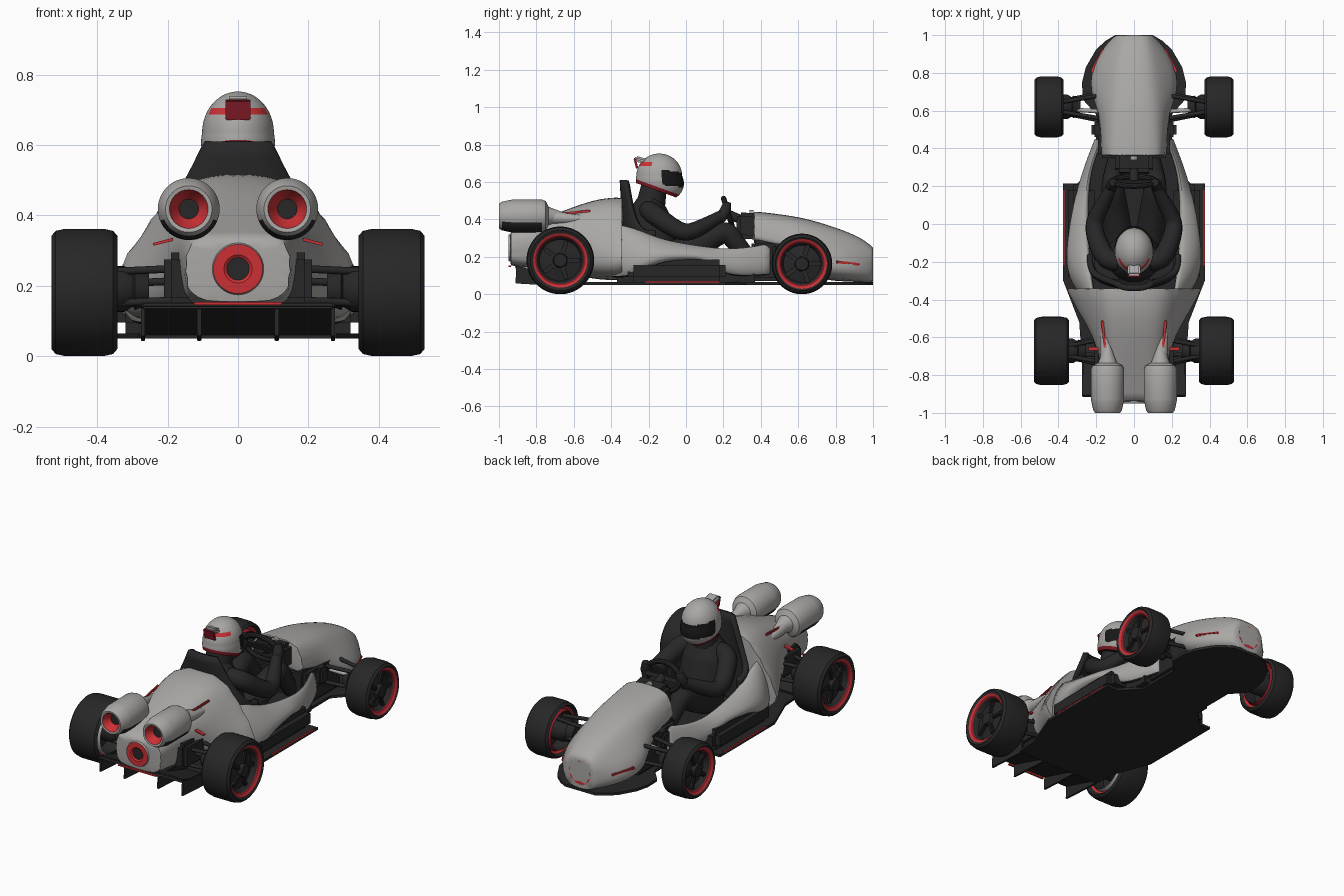
import bpy, bmesh, math
from mathutils import Vector, Matrix

if "Cube" in bpy.data.objects:
    bpy.data.objects.remove(bpy.data.objects["Cube"])


def mat(name, c):
    m = bpy.data.materials.new(name)
    m.diffuse_color = (*c, 1)
    m.use_nodes = True
    m.node_tree.nodes["Principled BSDF"].inputs["Base Color"].default_value = m.diffuse_color
    return m


SHELL = mat("warm grey shell", (0.40, 0.39, 0.375))
DARK = mat("charcoal", (0.020, 0.020, 0.021))
RED = mat("bright red", (0.60, 0.03, 0.035))
DEEP = mat("deep red", (0.25, 0.012, 0.02))
BLACK = mat("visor black", (0.009, 0.009, 0.01))


def finish(name, bm, mats, angle=35):
    bmesh.ops.recalc_face_normals(bm, faces=bm.faces)
    me = bpy.data.meshes.new(name)
    bm.to_mesh(me)
    bm.free()
    for m in mats:
        me.materials.append(m)
    me.shade_smooth()
    me.set_sharp_from_angle(angle=math.radians(angle))
    ob = bpy.data.objects.new(name, me)
    bpy.context.collection.objects.link(ob)
    return ob


def loft(name, rings, mats, rule=None):
    """Skin closed rings along the length, with creased flat ends."""
    bm = bmesh.new()
    rows = [[bm.verts.new(p) for p in r] for r in rings]
    n = len(rows[0])
    for a, b in zip(rows, rows[1:]):
        for i in range(n):
            f = bm.faces.new((a[i], a[(i + 1) % n], b[(i + 1) % n], b[i]))
            if rule:
                f.material_index = rule(i)
    crease = bm.edges.layers.float.new("crease_edge")
    for r in (rows[0], rows[-1]):
        for e in bm.faces.new(r).edges:
            e[crease] = 0.9
    ob = finish(name, bm, mats, 80)
    ob.modifiers.new("smooth", "SUBSURF").levels = 2
    ob.modifiers["smooth"].render_levels = 2
    return ob


def shell(name, sections):
    rings = [[(x, y, z) for x, z in h] + [(-x, y, z) for x, z in reversed(h)] for y, h in sections]
    return loft(name, rings, [SHELL])


def lathe(name, prof, idx, mats, centre, axis, flip=1, n=48, rule=None):
    """Turn (radius, offset) pairs round the x or y axis."""
    bm = bmesh.new()
    rows = []
    for r, a in prof:
        row = []
        for i in range(n):
            t = 2 * math.pi * i / n
            u, w = max(r, 0.0005) * math.cos(t), max(r, 0.0005) * math.sin(t)
            p = (a * flip, u, w) if axis == "X" else (u, a * flip, w)
            row.append(bm.verts.new(Vector(p) + Vector(centre)))
        rows.append(row)
    for k, (a, b) in enumerate(zip(rows, rows[1:])):
        for i in range(n):
            f = bm.faces.new((a[i], a[(i + 1) % n], b[(i + 1) % n], b[i]))
            f.material_index = idx[k] if idx else 0
            if rule and rule(f.calc_center_median()):
                f.material_index = 1
    return finish(name, bm, mats)


def tube(name, pts, m, scale_x=1.0):
    """Smooth tapered limb through (x, y, z, radius) points."""
    cu = bpy.data.curves.new(name, "CURVE")
    cu.dimensions, cu.bevel_depth, cu.bevel_resolution = "3D", 1.0, 5
    cu.use_fill_caps = True
    sp = cu.splines.new("NURBS")
    sp.points.add(len(pts) - 1)
    for p, (x, y, z, r) in zip(sp.points, pts):
        p.co, p.radius = (x, y, z, 1), r
    sp.order_u, sp.use_endpoint_u, sp.resolution_u = 3, True, 8
    tmp = bpy.data.objects.new(name + "_curve", cu)
    bpy.context.collection.objects.link(tmp)
    bpy.context.view_layer.update()
    bm = bmesh.new()
    bm.from_mesh(bpy.data.meshes.new_from_object(tmp.evaluated_get(bpy.context.evaluated_depsgraph_get())))
    bpy.data.objects.remove(tmp)
    bmesh.ops.scale(bm, vec=(scale_x, 1, 1), verts=bm.verts)
    for f in bm.faces:
        f.material_index = 0
    return finish(name, bm, [m], 50)


def box(name, c, s, m, rot=(0, 0, 0), bevel=0.006):
    bm = bmesh.new()
    bmesh.ops.create_cube(bm, size=1)
    bmesh.ops.scale(bm, vec=s, verts=bm.verts)
    if bevel:
        bmesh.ops.bevel(bm, geom=bm.edges[:], offset=min(bevel, min(s) * 0.3), segments=2, affect="EDGES")
    ob = finish(name, bm, [m])
    ob.location, ob.rotation_euler = c, rot
    return ob


def plate(name, half, z0, z1, m):
    """Mirrored outline extruded upward."""
    bm = bmesh.new()
    pts = half + [(-x, y) for x, y in reversed(half)]
    f = bm.faces.new([bm.verts.new((x, y, z0)) for x, y in pts])
    ex = bmesh.ops.extrude_face_region(bm, geom=[f])["geom"]
    bmesh.ops.translate(bm, vec=(0, 0, z1 - z0), verts=[v for v in ex if isinstance(v, bmesh.types.BMVert)])
    return finish(name, bm, [m])


# Bodywork: nose and engine cover
shell("nose_body", [
    (0.36, [(.08, .445), (.14, .42), (.165, .36), (.175, .31), (.17, .27)]),
    (0.58, [(.07, .42), (.135, .39), (.168, .33), (.18, .27), (.17, .23)]),
    (0.70, [(.07, .39), (.13, .355), (.19, .28), (.245, .2), (.24, .07)]),
    (0.84, [(.06, .345), (.115, .315), (.18, .24), (.228, .17), (.225, .065)]),
    (0.95, [(.05, .295), (.09, .27), (.135, .21), (.155, .15), (.15, .06)]),
    (1.0, [(.045, .25), (.075, .235), (.095, .2), (.1, .14), (.09, .06)])])
shell("engine_cover", [
    (-.34, [(.09, .52), (.18, .475), (.25, .39), (.32, .29), (.37, .2), (.35, .07)]),
    (-.46, [(.09, .515), (.17, .475), (.23, .38), (.28, .28), (.31, .2), (.28, .07)]),
    (-.60, [(.085, .47), (.15, .435), (.2, .36), (.22, .28), (.21, .2), (.18, .1)]),
    (-.76, [(.08, .405), (.13, .385), (.17, .33), (.165, .26), (.155, .2), (.14, .13)]),
    (-.94, [(.09, .335), (.135, .33), (.15, .28), (.15, .24), (.145, .2), (.13, .15)])])

# Cockpit side walls: y, outer x, inner x, bottom z, top z
SILL = [(-.4, .28, .2, .08, .39), (-.28, .365, .22, .08, .37), (-.15, .37, .235, .17, .305),
        (.0, .35, .24, .18, .275), (.1, .33, .24, .18, .26), (.2, .305, .235, .1, .25),
        (.32, .265, .215, .09, .255), (.45, .215, .16, .1, .28)]
for s in (-1, 1):
    loft("cockpit_wall", [[(s * x, y, z) for x, z in (
        (o - .02, b), (o, b + .35 * (t - b)), (.6 * o + .4 * i, t - .2 * (t - b)),
        (i + .015, t), (i, t - .02), (i, b))] for y, o, i, b, t in SILL],
        [SHELL, DARK], lambda k: 1 if k >= 4 else 0)
    # Dark side pod, red sill stripe and nose slit
    box("side_pod", (s * .28, -.05, .125), (.14, .52, .12), DARK, bevel=.03)
    box("sill_stripe", (s * .372, -.02, .066), (.008, .4, .007), RED, bevel=0)
    box("nose_slit", (s * .19, .865, .166), (.022, .14, .014), RED, (-.1, 0, s * .48))

# Underfloor, tub and chassis
plate("underfloor", [(.1, 1.0), (.15, .97), (.2, .925), (.255, .83), (.275, .75), (.272, .66), (.2, .58), (.2, .32),
                     (.3, .215), (.375, .215), (.375, -.3), (.29, -.52), (.28, -.66)], .05, .065, DARK)
box("cockpit_tub", (0, 0, .095), (.46, .74, .07), DARK)
box("front_chassis", (0, .53, .18), (.38, .36, .22), DARK, bevel=.02)
box("rear_chassis", (0, -.68, .22), (.42, .24, .15), DARK, bevel=.02)
box("diffuser_ramp", (0, -.775, .105), (.55, .29, .02), DARK, (-.29, 0, 0))
box("diffuser_stripe", (0, -.942, .15), (.25, .012, .008), RED, bevel=0)
for x in (-.27, -.11, .11, .27):
    box("diffuser_fin", (x, -.78, .09), (.012, .26, .08), DARK, (-.06, 0, 0), .002)

# Round red lights on nose and tail: dished, with a thin shell rim
for name, y, z, d, mid in (("tail_light", -.94, .248, -1, 2), ("nose_light", .99, .158, 1, 3)):
    lathe(name, [(.0, .004), (.032, .004), (.04, .01), (.066, .01), (.07, .01), (.078, -.015)],
          [mid, 0, 0, 0, 1], [RED, SHELL, DARK, DEEP], (0, y, z), "Y", d)

# Twin thrusters with fairing struts
for s in (-1, 1):
    lathe("thruster", [(.0, -.955), (.028, -.955), (.05, -.985), (.055, -.998), (.066, -1.0), (.076, -.985),
                       (.086, -.94), (.088, -.93), (.088, -.86), (.088, -.77), (.08, -.75), (.05, -.735),
                       (.036, -.7), (.0, -.6)], [2, 3, 3, 0, 0, 0, 0, 0, 0, 0, 0, 0, 0], [SHELL, DARK, DARK, RED],
          (s * .14, 0, .418), "Y", rule=lambda c: c.z < .388 and -.965 < c.y < -.76)
    tube("thruster_strut", [(s * .14, -.76, .415, .035), (s * .15, -.65, .405, .035),
                            (s * .165, -.5, .4, .012)], SHELL)
    box("strut_stripe", (s * .158, -.61, .436), (.014, .2, .012), RED, (.1, 0, s * -.1))
    box("cover_stripe", (s * .2, -.66, .328), (.085, .02, .008), RED, (0, s * .25, 0), 0)

# Wheels, hubs and suspension
for s in (-1, 1):
    for pre, y, r, x0, x1, ring in (("rear", -.672, .181, .343, .53, .136), ("front", .62, .162, .372, .528, .124)):
        w = x1 - x0
        prof = [(0, .55 * w), (ring - .02, .5 * w), (ring - .014, .04 * w), (ring - .005, .03), (ring + .007, .02),
                (r - .02, 0), (r - .006, .012), (r, .04), (r, w - .04), (r - .006, w - .012), (r - .02, w),
                (ring + .009, w - .006), (ring - .003, w - .012), (ring - .012, w - .02), (ring - .025, w - .05),
                (.06, w - .04), (.04, w - .035), (.034, w - .012), (0, w - .01)]
        cols = [0] * (len(prof) - 1)
        cols[11], cols[12], cols[3] = 1, 3, 1
        cols[2] = 2 if pre == "rear" else 3
        lathe(pre + "_wheel", prof, cols, [DARK, RED, SHELL, DEEP], (s * x0, y, r), "X", s, 64)
        for k in range(5):
            a = k * math.tau / 5
            box(pre + "_spoke", (s * (x1 - .034), y + .066 * math.cos(a), r + .066 * math.sin(a)),
                (.022, .086, .024), DARK, (a, 0, 0))
        lathe(pre + "_hub", [(0, -.09), (.045, -.09), (.06, -.05), (.05, -.045), (.065, -.02), (.065, .08), (0, .08)],
              None, [DARK], (s * x0, y, r + .01), "X", s, 32)
        for dy, z, m in ((-.06, .16, DARK), (.06, .16, DARK), (-.05, .25, DARK), (.05, .25, DARK),
                         (-.02, .215, SHELL if pre == "front" else DARK)):
            tube(pre + "_suspension_arm", [(s * .15, y + dy * 1.3, z, .011), (s * (x0 + .02), y + dy * .5, z - .01, .011)], m)
    box("wishbone_mount", (s * .2, .5, .22), (.05, .08, .1), DARK, bevel=.02)

# Seat shell wrapping the driver, wide at the shoulders and flat on top
bm = bmesh.new()
rows = []
for j in range(13):
    row = []
    for i in range(41):
        t = math.pi * i / 40
        z = .1 + j / 12 * (.24 + .27 * min(1, 1.2 * math.sin(t)) ** 3)
        a = .235 - .105 * max(0, (z - .36) / .25)
        c = math.copysign(abs(math.cos(t)) ** .65, math.cos(t))
        row.append(bm.verts.new((a * c, -.16 - (.15 + .03 * j / 12) * math.sin(t) ** .8, z)))
    rows.append(row)
for a, b in zip(rows, rows[1:]):
    for i in range(40):
        bm.faces.new((a[i], a[i + 1], b[i + 1], b[i]))
seat = finish("seat", bm, [DARK])
sol = seat.modifiers.new("thickness", "SOLIDIFY")
sol.thickness, sol.offset = .03, 0

# Steering wheel and console
bm = bmesh.new()
n, k = 40, 10
rows = [[bm.verts.new(((.115 + .015 * math.cos(v)) * math.cos(u), .015 * math.sin(v),
                       (.08 + .015 * math.cos(v)) * math.sin(u)))
         for v in (math.tau * j / k for j in range(k))] for u in (math.tau * i / n for i in range(n))]
for i in range(n):
    for j in range(k):
        a, b = rows[i], rows[(i + 1) % n]
        bm.faces.new((a[j], a[(j + 1) % k], b[(j + 1) % k], b[j]))
wheel = finish("steering_wheel", bm, [DARK])
wheel.location, wheel.rotation_euler = (0, .225, .435), (.3, 0, 0)
box("steering_bar", (0, .225, .435), (.22, .02, .03), DARK, (.3, 0, 0))
tube("steering_column", [(0, .22, .43, .025), (0, .36, .37, .025)], DARK)
box("console", (0, .335, .365), (.2, .13, .14), DARK, (-.05, 0, 0), .02)
lathe("console_button", [(0, .0), (.02, .0), (.02, .02), (0, .02)], None, [SHELL],
      (0, .34, .43), "Y", 1, 20)

# Driver: torso, neck, arms and legs
tube("torso", [(0, -.08, .13, .09), (0, -.15, .22, .12), (0, -.19, .36, .12), (0, -.2, .45, .11),
               (0, -.19, .52, .06)], DARK, 1.2)
tube("neck", [(0, -.19, .47, .08), (0, -.17, .58, .07)], DARK)
for s in (-1, 1):
    tube("arm", [(s * .08, -.2, .45, .05), (s * .145, -.2, .45, .056), (s * .2, -.08, .36, .05),
                 (s * .215, .0, .325, .046), (s * .18, .08, .355, .042), (s * .12, .19, .42, .03)], DARK)
    tube("hand", [(s * .125, .18, .4, .026), (s * .118, .215, .44, .036), (s * .11, .22, .49, .02)], DARK)
    tube("leg", [(s * .08, -.12, .19, .08), (s * .1, .05, .25, .075), (s * .115, .21, .35, .058),
                 (s * .11, .27, .27, .05), (s * .09, .38, .14, .04)], DARK)

# Helmet cut along a sloping rim, with visor, red rim and red band
bm = bmesh.new()
bmesh.ops.create_uvsphere(bm, u_segments=64, v_segments=48, radius=1)
for v in bm.verts:
    low = max(0, -v.co.z)
    v.co = Vector((v.co.x * (.102 + .025 * low), v.co.y * (.122 + .04 * low) + .012 * low, v.co.z * (.118 + .02 * low)))
bmesh.ops.translate(bm, vec=(0, -.143, .634), verts=bm.verts)
for dz in (0, .02):
    bmesh.ops.bisect_plane(bm, geom=bm.verts[:] + bm.edges[:] + bm.faces[:], plane_co=(0, -.143, .55 + dz),
                           plane_no=(0, -.36, -1), clear_outer=(dz == 0))
bmesh.ops.holes_fill(bm, edges=[e for e in bm.edges if e.is_boundary])
for f in bm.faces:
    c = f.calc_center_median()
    rim = .55 - .36 * (c.y + .143)
    if c.z < rim + .001:
        f.material_index = 4
    elif c.z < rim + .02:
        f.material_index = 3
    elif c.y > -.13 and .572 - .1 * (c.y + .02) < c.z < .663 - .15 * (c.y + .1):
        f.material_index = 2
    elif c.y < -.18 and .688 < c.z < .708:
        f.material_index = 1
finish("helmet", bm, [SHELL, RED, BLACK, DEEP, DARK])
box("helmet_spoiler", (0, -.235, .715), (.07, .08, .03), SHELL, (-.3, 0, 0), .01)
box("helmet_spoiler_back", (0, -.268, .7), (.072, .012, .06), DEEP, (.25, 0, 0), .004)
